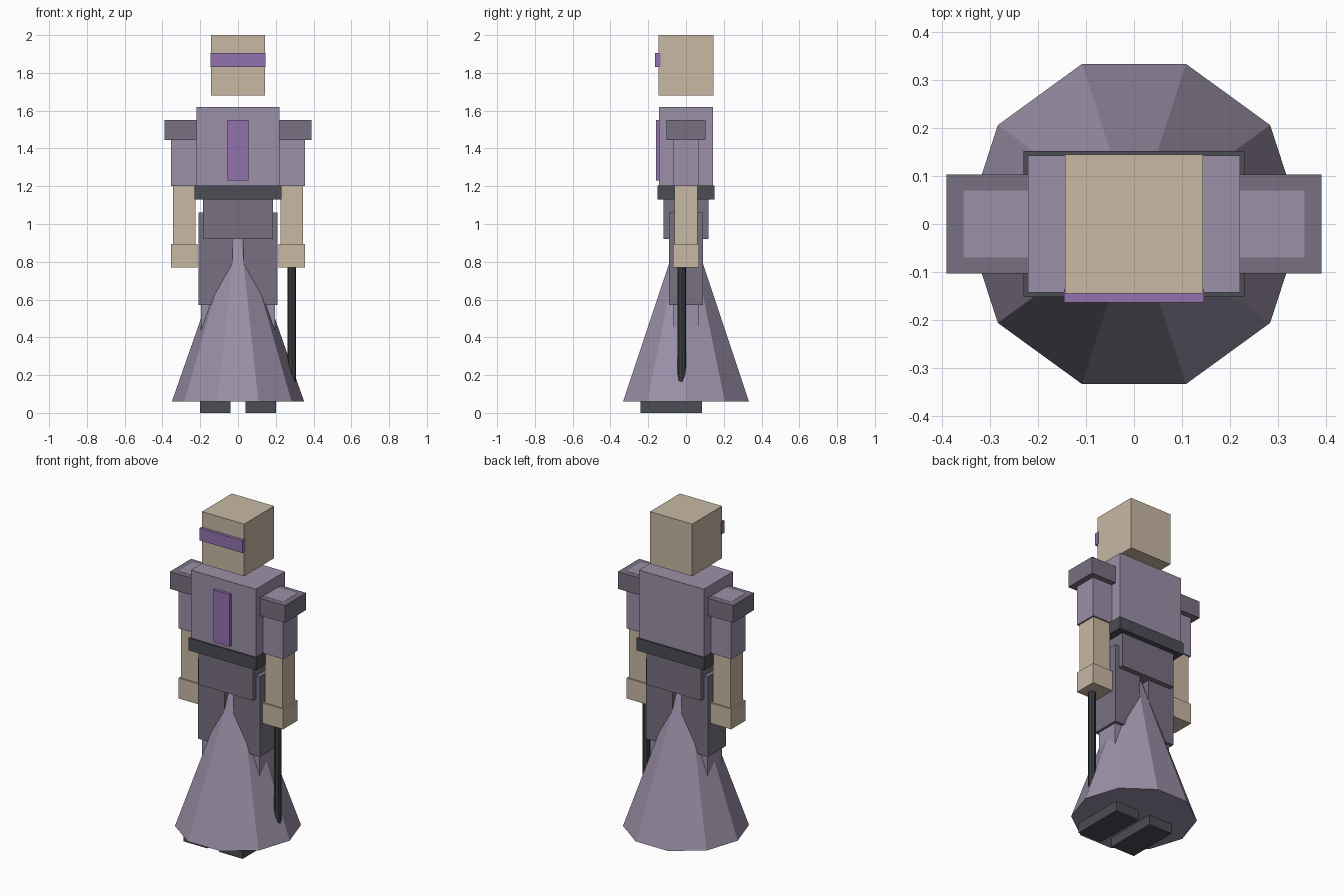
import bpy
import bmesh
from mathutils import Matrix

cube = bpy.data.objects.get("Cube")
if cube:
    bpy.data.objects.remove(cube, do_unlink=True)


def material(name, rgb):
    mat = bpy.data.materials.new(name)
    mat.use_nodes = True
    color = (*rgb, 1)
    mat.diffuse_color = color
    mat.node_tree.nodes["Principled BSDF"].inputs["Base Color"].default_value = color
    return mat


skin = material("skin", (0.58, 0.48, 0.37))
cloth = material("light_purple_cloth", (0.33, 0.28, 0.39))
dark_cloth = material("dark_purple_cloth", (0.19, 0.16, 0.22))
accent = material("violet_accent", (0.29, 0.17, 0.43))
leather = material("dark_leather", (0.07, 0.075, 0.09))
metal = material("staff_black", (0.045, 0.048, 0.055))


def finish(name, bm, mat):
    mesh = bpy.data.meshes.new(name)
    bm.to_mesh(mesh)
    bm.free()
    mesh.materials.append(mat)
    obj = bpy.data.objects.new(name, mesh)
    bpy.context.collection.objects.link(obj)
    return obj


def box(name, mat, x, y, z):
    """Box spanning the given (low, high) range on each axis."""
    spans = (x, y, z)
    centre = [(a + b) / 2 for a, b in spans]
    size = [b - a for a, b in spans]
    bm = bmesh.new()
    bmesh.ops.create_cube(bm, size=1, matrix=Matrix.Translation(centre) @ Matrix.Diagonal((*size, 1)))
    return finish(name, bm, mat)


def pair(name, mat, x, y, z):
    box("left_" + name, mat, x, y, z)
    box("right_" + name, mat, (-x[1], -x[0]), y, z)


def cone(name, mat, sides, bottom, top, x, y, z):
    """Upright cone or cylinder between two heights."""
    bm = bmesh.new()
    bmesh.ops.create_cone(bm, cap_ends=True, segments=sides, radius1=bottom, radius2=top,
                          depth=z[1] - z[0], matrix=Matrix.Translation((x, y, sum(z) / 2)))
    # Put a corner of the outline on the x axis
    if not any(abs(v.co.y - y) < 1e-4 and v.co.x - x > bottom * 0.9 for v in bm.verts):
        turn = Matrix.Rotation(3.14159265 / sides, 3, 'Z')
        bmesh.ops.rotate(bm, verts=bm.verts, cent=(x, y, 0), matrix=turn)
    return finish(name, bm, mat)


def half(v):
    return (-v, v)


# Head and visor
box("head", skin, half(0.143), half(0.145), (1.68, 2.0))
box("visor", accent, half(0.146), (-0.163, -0.135), (1.83, 1.905))

# Trunk
box("torso", cloth, half(0.22), half(0.142), (1.2, 1.62))
box("chest_panel", accent, half(0.055), (-0.16, -0.14), (1.23, 1.55))
box("belt", leather, half(0.23), half(0.152), (1.13, 1.205))
box("pelvis", dark_cloth, half(0.185), half(0.12), (0.92, 1.135))

# Arms
pair("shoulder_pad", dark_cloth, (0.18, 0.39), half(0.103), (1.445, 1.55))
pair("upper_arm", cloth, (0.215, 0.355), half(0.07), (1.2, 1.551))
pair("forearm", skin, (0.225, 0.345), half(0.061), (0.89, 1.2))
pair("hand", skin, (0.215, 0.355), half(0.07), (0.77, 0.895))

# Legs
pair("thigh", dark_cloth, (0.03, 0.21), half(0.089), (0.57, 1.06))
pair("shin", cloth, (0.045, 0.195), half(0.07), (0.08, 0.57))
pair("boot", leather, (0.04, 0.2), (-0.24, 0.085), (0, 0.12))

# Flared robe and the staff held in the left hand
cone("robe_skirt", cloth, 10, 0.35, 0, 0, 0, (0.06, 1.06))
cone("staff", metal, 8, 0.022, 0.022, 0.285, -0.022, (0.12, 0.85))
